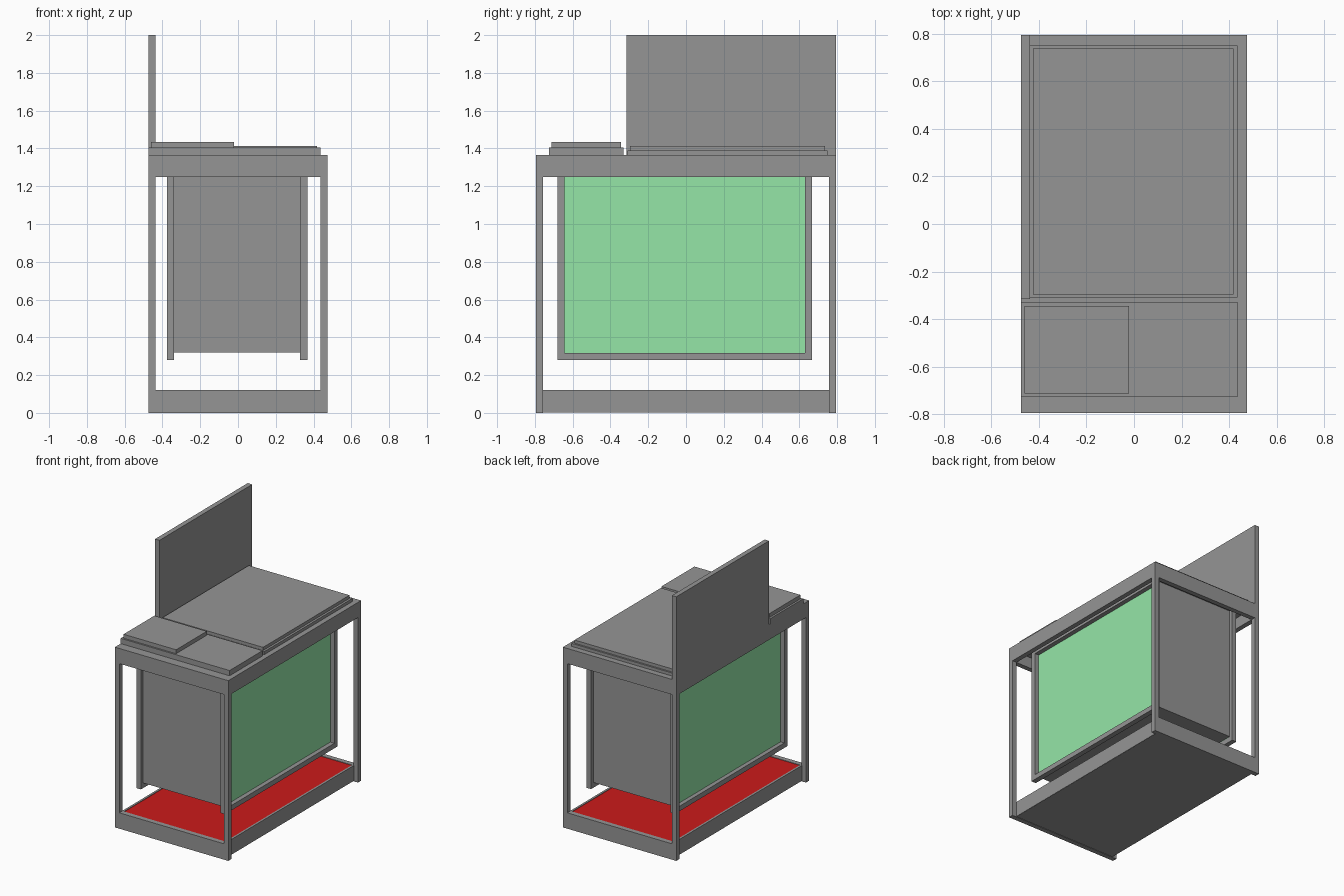
import bpy
import bmesh
from mathutils import Vector

if "Cube" in bpy.data.objects:
    bpy.data.objects.remove(bpy.data.objects["Cube"])


def material(name, color):
    m = bpy.data.materials.new(name)
    m.diffuse_color = color
    m.use_nodes = True
    m.node_tree.nodes["Principled BSDF"].inputs["Base Color"].default_value = m.diffuse_color
    return m


grey = material("dark_grey", (0.30, 0.30, 0.30, 1))
green = material("green_glass", (0.30, 0.79, 0.39, 1))
red = material("red_base", (0.60, 0.011, 0.011, 1))


def box(name, x, y, z, mat=grey):
    """Axis-aligned box from (min, max) pairs."""
    lo, hi = Vector((x[0], y[0], z[0])), Vector((x[1], y[1], z[1]))
    bm = bmesh.new()
    bmesh.ops.create_cube(bm, size=1)
    for v in bm.verts:
        v.co = Vector([(lo[i] + hi[i]) / 2 + v.co[i] * (hi[i] - lo[i]) for i in range(3)])
    me = bpy.data.meshes.new(name)
    bm.to_mesh(me)
    bm.free()
    ob = bpy.data.objects.new(name, me)
    bpy.context.collection.objects.link(ob)
    me.materials.append(mat)
    return ob


def span(side, inner, outer):
    """Range between two distances on the given side of zero."""
    return tuple(sorted((side * inner, side * outer)))


X, Y, T = 0.475, 0.795, 0.037   # half width, half depth, bar thickness

# Outer frame: corner posts, base skirts and top beams
for sx, nx in ((-1, "left"), (1, "right")):
    for sy, ny in ((-1, "front"), (1, "back")):
        box(f"{ny}_{nx}_post", span(sx, X - T, X), span(sy, Y - T, Y), (0, 1.25))
    box(f"{nx}_base_skirt", span(sx, X - T - 0.014, X - T + 0.002), (-Y + T, Y - T), (0.004, 0.12))
    box(f"{nx}_top_beam", span(sx, X - T, X), (-Y + T, Y - T), (1.25, 1.365))
for sy, ny in ((-1, "front"), (1, "back")):
    box(f"{ny}_base_skirt", (-X, X), span(sy, Y - T, Y), (0, 0.12))
    box(f"{ny}_top_beam", (-X, X), span(sy, Y - T, Y), (1.25, 1.365))

# Base floor with red panel
box("base_underside", (-X + T, X - T), (-Y + T, Y - T), (0.003, 0.01))
box("red_base_panel", (-0.424, 0.424), (-Y + T, Y - T), (0.10, 0.116), red)

# Closed top deck
box("top_deck", (-X + T, X - T), (-Y + T, Y - T), (1.335, 1.365))

# Suspended cabinet: two framed glass sides, glass on the inner face
y0, y1, z0, z1, w = -0.68, 0.667, 0.28, 1.335, 0.038
for nx, xr, glass in (("left", (-0.375, -0.338), (-0.343, -0.338)),
                      ("right", (0.328, 0.367), (0.328, 0.333))):
    box(f"cabinet_{nx}_front_stile", xr, (y0, y0 + w), (z0, z1))
    box(f"cabinet_{nx}_back_stile", xr, (y1 - w, y1), (z0, z1))
    box(f"cabinet_{nx}_bottom_rail", xr, (y0 + w, y1 - w), (z0, z0 + w))
    box(f"cabinet_{nx}_top_rail", xr, (y0 + w, y1 - w), (z1 - w, z1))
    box(f"cabinet_{nx}_glass", glass, (y0 + w, y1 - w), (z0 + w, z1 - w), green)

# Cabinet end panels and floor
box("cabinet_front_panel", (-0.338, 0.328), (-0.655, -0.643), (0.32, 1.335))
box("cabinet_back_panel", (-0.338, 0.328), (0.628, 0.640), (0.32, 1.335))
box("cabinet_floor", (-0.338, 0.328), (-0.643, 0.628), (0.32, 0.33))

# Stepped worktop
box("worktop_lower", (-0.44, 0.435), (-0.31, 0.75), (1.365, 1.388))
box("worktop_upper", (-0.425, 0.418), (-0.297, 0.737), (1.388, 1.412))

# Front shelf with raised pad
box("front_shelf", (-X, 0.437), (-0.725, -0.33), (1.365, 1.405))
box("raised_pad", (-0.46, -0.02), (-0.712, -0.345), (1.405, 1.435))

# Upright board on the left edge
box("upright_board", (-X, -0.438), (-0.315, Y), (1.365, 2.0))
